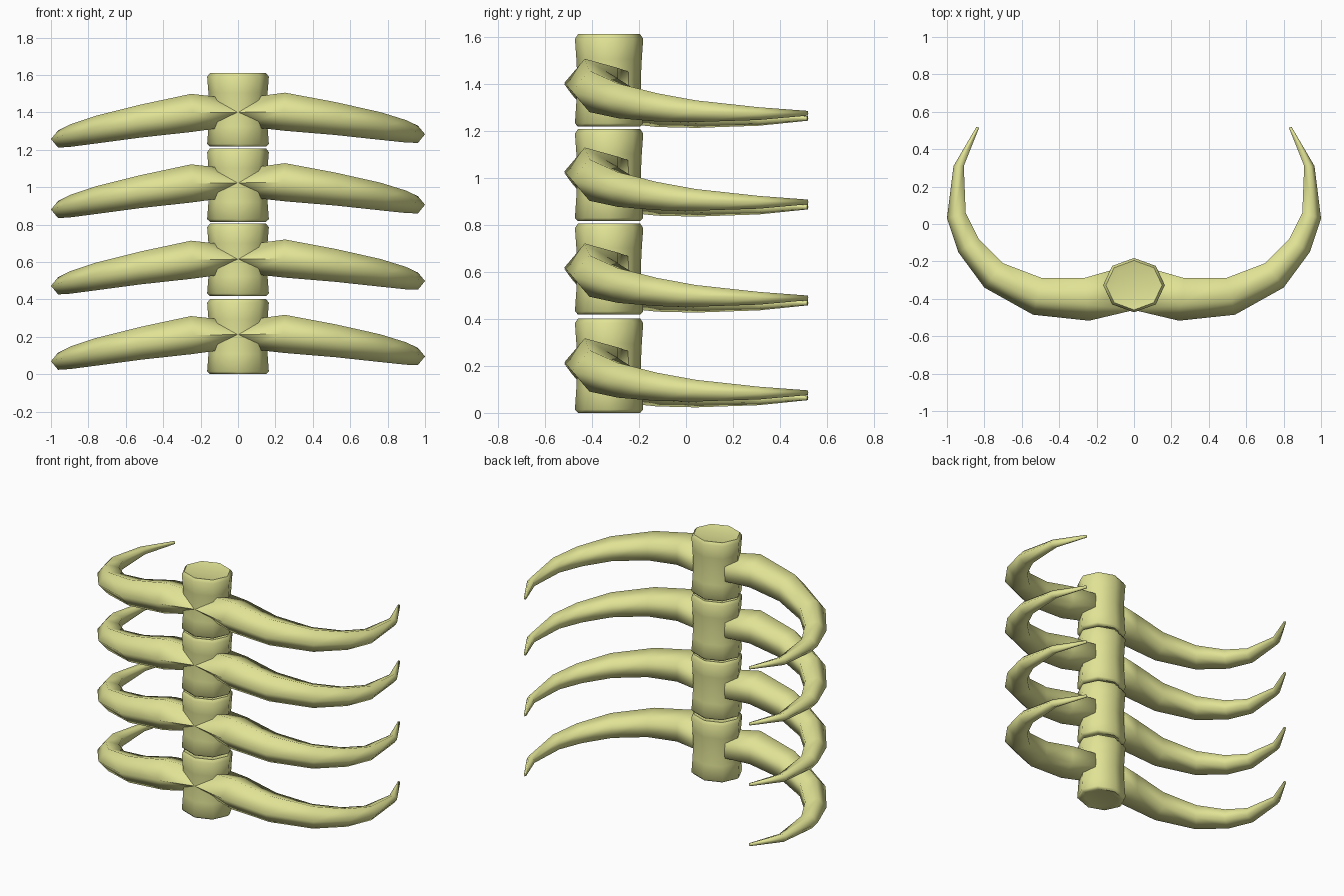
import bpy, bmesh
from math import cos, sin, pi, radians
from mathutils import Vector

if "Cube" in bpy.data.objects:
    bpy.data.objects.remove(bpy.data.objects["Cube"])

bone = bpy.data.materials.new("bone")
bone.diffuse_color = (0.75, 0.77, 0.30, 1)
bone.use_nodes = True
bone.node_tree.nodes["Principled BSDF"].inputs["Base Color"].default_value = bone.diffuse_color


def loft(name, rings, angle):
    """Skin a list of equal-length point rings and cap both ends."""
    bm = bmesh.new()
    rows = [[bm.verts.new(p) for p in ring] for ring in rings]
    n = len(rows[0])
    for a, b in zip(rows, rows[1:]):
        for i in range(n):
            j = (i + 1) % n
            bm.faces.new((a[i], a[j], b[j], b[i]))
    bm.faces.new(rows[0])
    bm.faces.new(rows[-1])
    bmesh.ops.recalc_face_normals(bm, faces=bm.faces)
    me = bpy.data.meshes.new(name)
    bm.to_mesh(me)
    bm.free()
    me.materials.append(bone)
    ob = bpy.data.objects.new(name, me)
    bpy.context.collection.objects.link(ob)
    bpy.ops.object.select_all(action='DESELECT')
    ob.select_set(True)
    bpy.context.view_layer.objects.active = ob
    bpy.ops.object.shade_smooth_by_angle(angle=radians(angle))


# Vertebra profile: radius, height fraction
SPOOL = [(0.112, 0.02), (0.15, 0.0), (0.165, 0.035), (0.158, 0.27), (0.153, 0.5),
         (0.158, 0.73), (0.165, 0.95), (0.15, 1.0), (0.112, 0.98)]


def vertebra(name, z0, z1):
    rings = [[(r * cos(k * pi / 4), -0.327 + 0.88 * r * sin(k * pi / 4), z0 + t * (z1 - z0))
              for k in range(8)] for r, t in SPOOL]
    loft(name, rings, 60)


# Rib stations: outer x, y, inner x, y, centre z (relative to rib root), half height
RIB = [(0.0, -0.46, 0.08, -0.235, 0.0, 0.075),
       (0.24, -0.517, 0.27, -0.29, 0.0, 0.102),
       (0.54, -0.485, 0.49, -0.29, -0.04, 0.088),
       (0.80, -0.34, 0.70, -0.21, -0.083, 0.074),
       (0.94, -0.15, 0.83, -0.08, -0.113, 0.060),
       (1.00, 0.03, 0.90, 0.06, -0.130, 0.046),
       (0.965, 0.31, 0.91, 0.31, -0.140, 0.027),
       (0.842, 0.52, 0.828, 0.515, -0.137, 0.010)]


def rib(name, side, z):
    rings = []
    for ox, oy, ix, iy, dz, h in RIB:
        outer, inner = Vector((ox, oy, 0)), Vector((ix, iy, 0))
        c = outer.lerp(inner, 0.553)
        d = outer - c
        ring = []
        # five-sided section with one ridge facing outward
        for k in range(5):
            a = k * 2 * pi / 5
            p = c + d * cos(a)
            ring.append((side * p.x, p.y, z + dz + side * 0.013 * p.x + h / 0.951 * sin(a)))
        rings.append(ring)
    loft(name, rings, 85)


# Four segments from the bottom up: base, top, rib height
SEGMENTS = [(0.0, 0.402, 0.212), (0.418, 0.805, 0.615),
            (0.815, 1.207, 1.023), (1.217, 1.61, 1.40)]
for i, (z0, z1, zr) in enumerate(SEGMENTS, 1):
    vertebra(f"vertebra_{i}", z0, z1)
    rib(f"rib_right_{i}", 1, zr)
    rib(f"rib_left_{i}", -1, zr)
